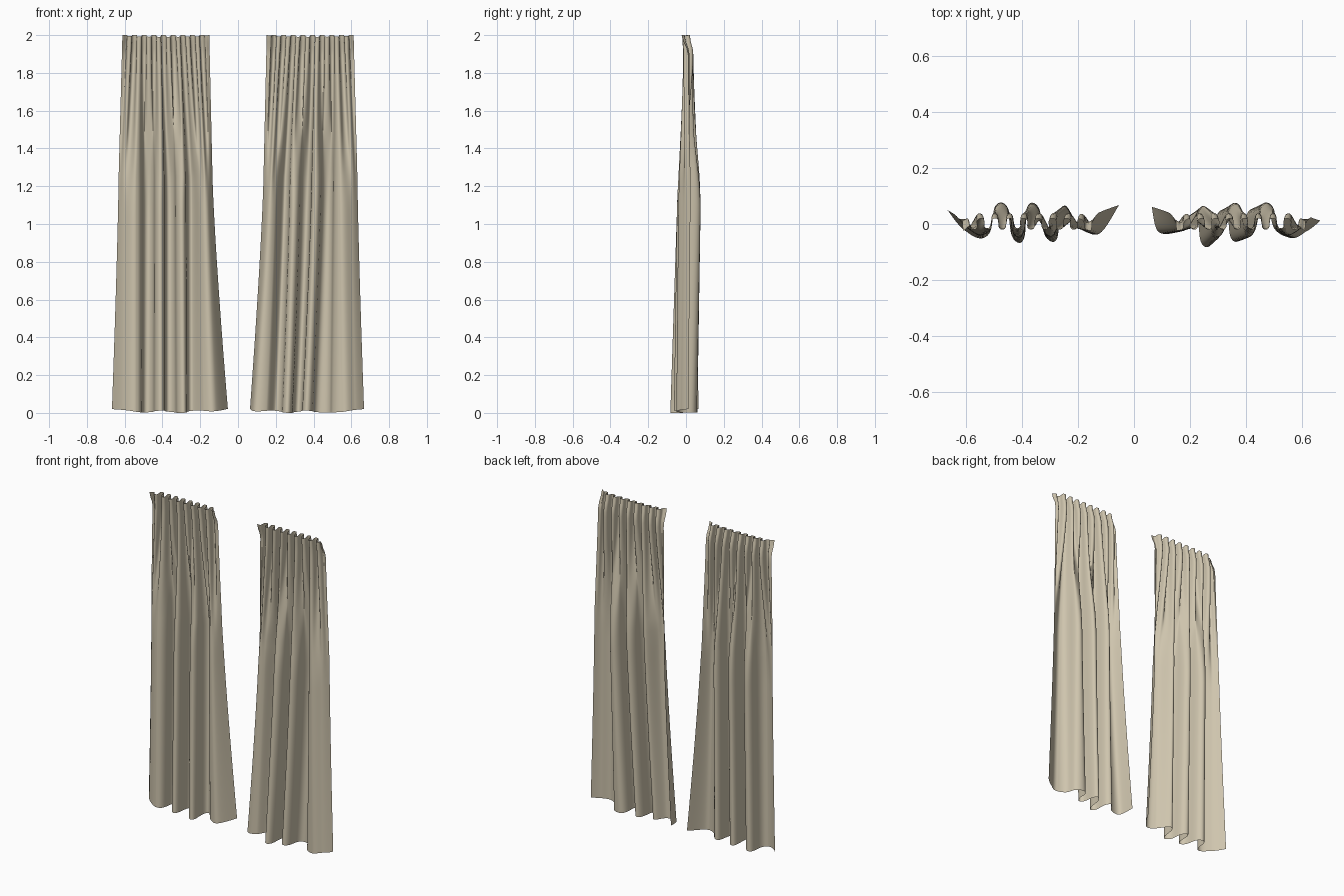
import bpy
import bmesh
from math import sin, pi

if "Cube" in bpy.data.objects:
    bpy.data.objects.remove(bpy.data.objects["Cube"], do_unlink=True)

COLUMNS, ROWS, PLEATS = 260, 56, 9

linen = bpy.data.materials.new("beige linen")
linen.use_nodes = True
linen.diffuse_color = (0.62, 0.555, 0.42, 1)
linen.node_tree.nodes["Principled BSDF"].inputs["Base Color"].default_value = linen.diffuse_color
linen.node_tree.nodes["Principled BSDF"].inputs["Roughness"].default_value = 0.9

# Fold outlines (x, y), outer edge to inner edge
MIDDLE = [(.632, .025), (.60, -.01), (.535, -.035), (.475, .08), (.412, -.045), (.365, .08),
          (.30, -.042), (.25, .068), (.20, -.01), (.165, -.02), (.135, .035)]
RIGHT_HEM = [(.668, .05), (.61, -.02), (.535, -.048), (.48, .06), (.41, -.068), (.365, .055),
             (.29, -.064), (.25, .05), (.18, -.02), (.12, -.032), (.052, .068)]
LEFT_HEM = [(.668, .012), (.62, -.025), (.55, -.047), (.435, .058), (.365, -.064), (.315, .05),
            (.262, -.083), (.205, .03), (.15, -.028), (.085, -.026), (.062, .062)]


def smooth(t):
    t = min(max(t, 0), 1)
    return t * t * (3 - 2 * t)


def mix(a, b, t):
    return a + (b - a) * t


def spline(values, i, t):
    """Catmull-Rom value in span i."""
    a, b, c, d = (values[min(max(k, 0), len(values) - 1)] for k in range(i - 1, i + 3))
    return b + 0.5 * t * (c - a + t * (2 * a - 5 * b + 4 * c - d + t * (3 * (b - c) + d - a)))


def fold(points, u):
    """Point on a fold outline, squared off so the folds stay full."""
    s = u * (len(points) - 1)
    i = min(int(s), len(points) - 2)
    t = s - i
    full = 0.12 if 2 <= i <= 6 else 0
    return (spline([p[0] for p in points], i, t + full * sin(2 * pi * t)),
            spline([p[1] for p in points], i, t))


def gathered(u, z):
    """Point on the pleated heading."""
    ends = smooth(u / 0.1) * smooth((1 - u) / 0.1)
    phase = 2 * pi * PLEATS * u
    flare = smooth((z - 1.9) / 0.1)
    x = mix(0.612, 0.152, u) + 0.005 * sin(2 * phase) * ends
    y = 0.012 + mix(0.027, 0.02, flare) * sin(phase) * ends - flare * mix(0.035, 0.012, ends)
    return x, y


def curtain(name, side, hem):
    bm = bmesh.new()
    grid = []
    for r in range(ROWS + 1):
        v = r / ROWS
        row = []
        for c in range(COLUMNS + 1):
            u = c / COLUMNS
            edge = abs(2 * u - 1) ** 4
            base = 0.022 * edge + 0.006 * (1 + sin(6 * pi * u)) * (1 - edge)
            scallop = 0.005 * sin(2 * pi * PLEATS * u) * (1 - edge) - 0.004 * (1 - edge)
            z = mix(base, 2 + min(scallop, 0), v)
            drop = max(0, 1 - z / 1.25)
            mx, my = fold(MIDDLE, u)
            hx, hy = fold(hem, u)
            x, y = mix(mx, hx, drop ** 1.25), mix(my, hy, drop)
            # Folds gather into pleats towards the heading
            gx, gy = gathered(u, z)
            w = smooth((z - 1.05) / 0.9)
            slide = min(max((z - 1.25) / 0.75, 0), 1)
            row.append(bm.verts.new((side * mix(x, gx, slide), mix(y, gy, w), z)))
        grid.append(row)
    for low, high in zip(grid, grid[1:]):
        for c in range(COLUMNS):
            quad = (low[c], low[c + 1], high[c + 1], high[c])
            bm.faces.new(quad if side < 0 else quad[::-1])
    mesh = bpy.data.meshes.new(name)
    bm.to_mesh(mesh)
    bm.free()
    mesh.materials.append(linen)
    mesh.shade_smooth()
    obj = bpy.data.objects.new(name, mesh)
    bpy.context.collection.objects.link(obj)


curtain("right_curtain", -1, RIGHT_HEM)
curtain("left_curtain", 1, LEFT_HEM)
